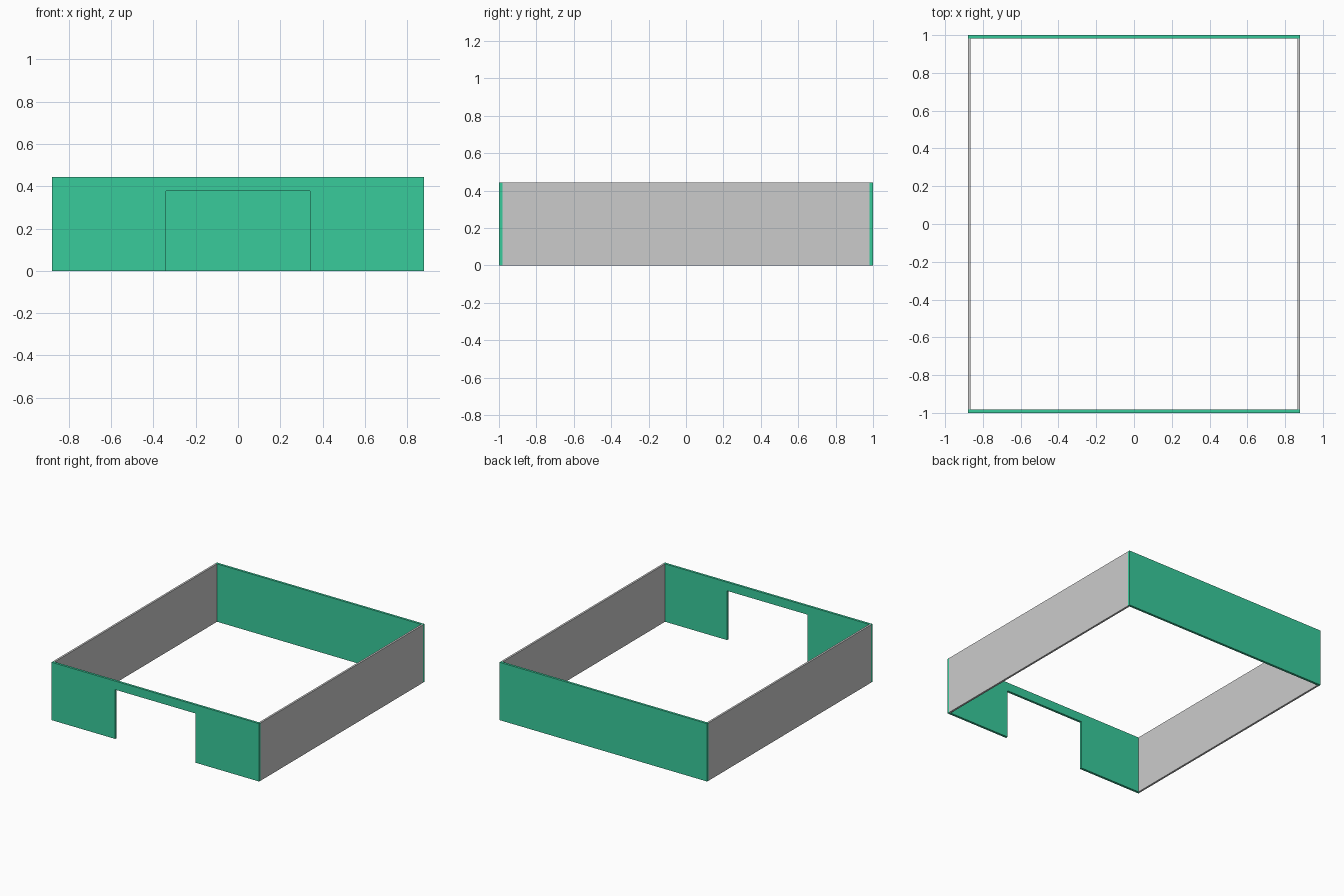
import bpy, bmesh

if "Cube" in bpy.data.objects:
    bpy.data.objects.remove(bpy.data.objects["Cube"])

W, D, H = 0.88, 1.0, 0.443      # half width, half depth, wall height
T_END, T_SIDE = 0.018, 0.015    # panel thicknesses
DOOR_W, DOOR_H = 0.34, 0.377    # doorway half width and height

green = bpy.data.materials.new("green_panel")
green.diffuse_color = (0.04, 0.60, 0.33, 1)
green.use_nodes = True
green.node_tree.nodes["Principled BSDF"].inputs["Base Color"].default_value = green.diffuse_color


def panel(name, outline, to_world, offset, mat=None):
    """Extrude a flat (u, z) outline by the offset vector."""
    bm = bmesh.new()
    face = bm.faces.new([bm.verts.new(to_world(u, z)) for u, z in outline])
    ext = bmesh.ops.extrude_face_region(bm, geom=[face], use_keep_orig=True)
    moved = [e for e in ext["geom"] if isinstance(e, bmesh.types.BMVert)]
    bmesh.ops.translate(bm, verts=moved, vec=offset)
    bmesh.ops.recalc_face_normals(bm, faces=bm.faces)
    mesh = bpy.data.meshes.new(name)
    bm.to_mesh(mesh)
    bm.free()
    if mat:
        mesh.materials.append(mat)
    obj = bpy.data.objects.new(name, mesh)
    bpy.context.collection.objects.link(obj)
    return obj


def rect(half):
    return [(-half, 0), (half, 0), (half, H), (-half, H)]


# Front wall with doorway
doorway = [(-W, 0), (-DOOR_W, 0), (-DOOR_W, DOOR_H), (DOOR_W, DOOR_H),
           (DOOR_W, 0), (W, 0), (W, H), (-W, H)]
panel("front_wall", doorway, lambda u, z: (u, -D, z), (0, T_END, 0), green)

# Solid back wall
panel("back_wall", rect(W), lambda u, z: (u, D, z), (0, -T_END, 0), green)

# Grey side walls fitted between the end walls
for name, s in (("left_wall", -1), ("right_wall", 1)):
    panel(name, rect(D - T_END), lambda u, z: (s * W, u, z), (-s * T_SIDE, 0, 0))
